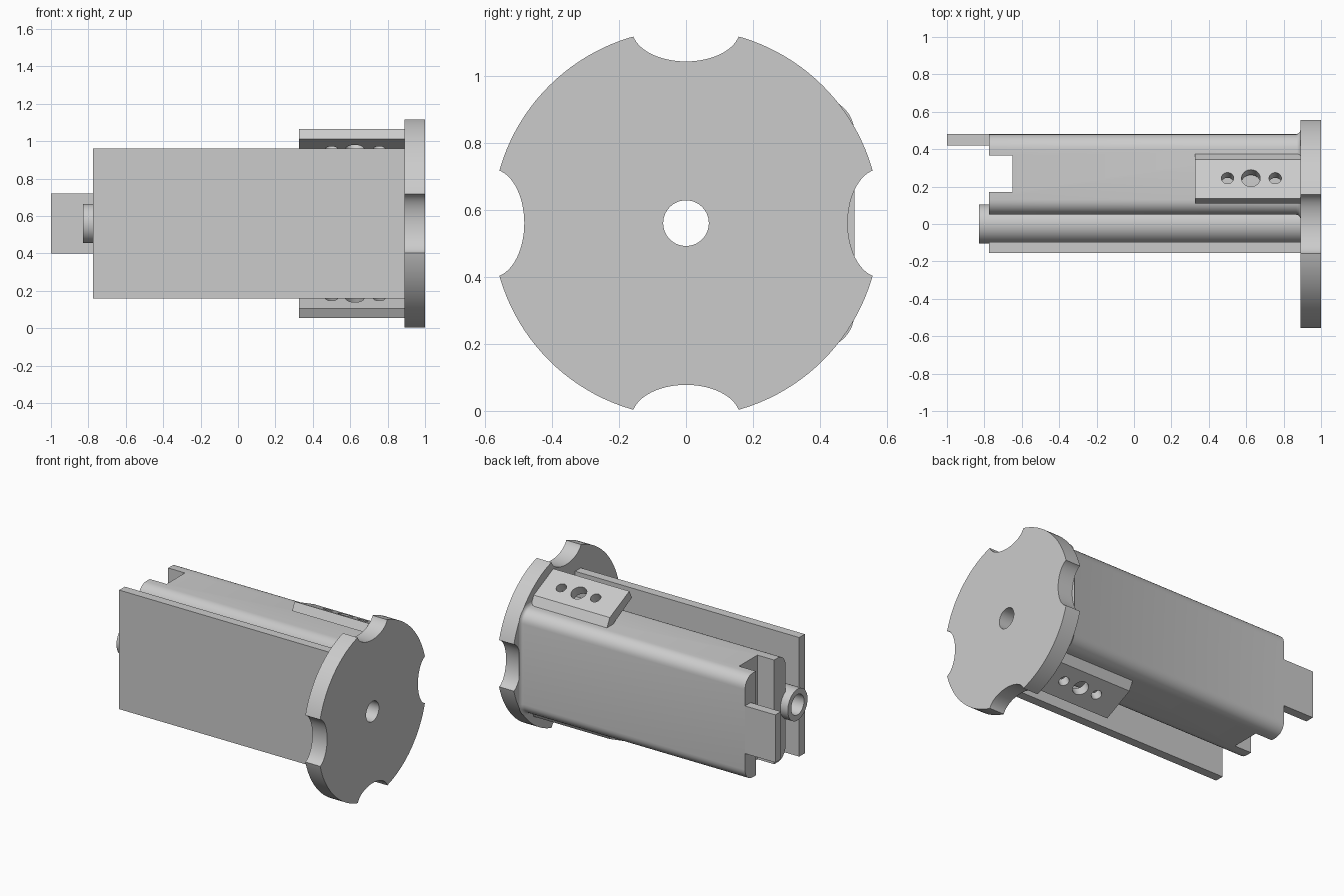
import bpy, bmesh, math
from mathutils import Vector

old = bpy.data.objects.get("Cube")
if old:
    bpy.data.objects.remove(old, do_unlink=True)

MID = 0.56        # height of the long axis
BACK = -0.775     # open end of the body
DISC = 0.89       # inner face of the end disc

grey = bpy.data.materials.new("plain grey")
grey.use_nodes = True
colour = (0.6, 0.6, 0.6, 1)
grey.diffuse_color = colour
grey.node_tree.nodes["Principled BSDF"].inputs["Base Color"].default_value = colour


def loft(name, sections):
    """Solid through matching (y, z) outlines placed along x."""
    bm = bmesh.new()
    rings = [[bm.verts.new((x, y, z)) for y, z in pts] for x, pts in sections]
    for a, b in zip(rings, rings[1:]):
        for i in range(len(a)):
            j = (i + 1) % len(a)
            bm.faces.new((a[i], a[j], b[j], b[i]))
    bm.faces.new(rings[0])
    bm.faces.new(rings[-1])
    bmesh.ops.recalc_face_normals(bm, faces=bm.faces)
    mesh = bpy.data.meshes.new(name)
    bm.to_mesh(mesh)
    bm.free()
    ob = bpy.data.objects.new(name, mesh)
    mesh.materials.append(grey)
    bpy.context.collection.objects.link(ob)
    return ob


def prism(name, pts, x0, x1):
    return loft(name, [(x0, pts), (x1, pts)])


def box(name, x0, x1, y0, y1, z0, z1):
    return prism(name, [(y0, z0), (y1, z0), (y1, z1), (y0, z1)], x0, x1)


def ellipse(cy, cz, ry, rz, n=64):
    angles = [math.tau * i / n for i in range(n)]
    return [(cy + ry * math.cos(a), cz + rz * math.sin(a)) for a in angles]


def rounded_rect(y0, y1, z0, z1, r, n=8):
    pts = []
    corners = [(y1 - r, z1 - r), (y0 + r, z1 - r), (y0 + r, z0 + r), (y1 - r, z0 + r)]
    for k, (cy, cz) in enumerate(corners):
        for i in range(n + 1):
            a = math.pi / 2 * (k + i / n)
            pts.append((cy + r * math.cos(a), cz + r * math.sin(a)))
    return pts


def activate(ob):
    bpy.ops.object.select_all(action='DESELECT')
    ob.select_set(True)
    bpy.context.view_layer.objects.active = ob


def cut(ob, cutters):
    for c in cutters:
        mod = ob.modifiers.new("cut", 'BOOLEAN')
        mod.operation = 'DIFFERENCE'
        mod.solver = 'EXACT'
        mod.object = c
        activate(ob)
        bpy.ops.object.modifier_apply(modifier=mod.name)
        bpy.data.objects.remove(c, do_unlink=True)


def smooth(ob):
    activate(ob)
    bpy.ops.object.shade_smooth_by_angle(angle=math.radians(30))


def bore():
    return prism("bore_cutter", ellipse(0, MID, 0.068, 0.068), -1.2, 1.2)


# End disc with four scalloped notches and a centre hole
disc = prism("end_disc", ellipse(0, MID, 0.578, 0.578, 128), DISC, 1.0)
notches = []
for k in range(4):
    dy, dz = [(1, 0), (0, 1), (-1, 0), (0, -1)][k]
    ry, rz = (0.096, 0.161) if dy else (0.161, 0.096)
    notches.append(prism("notch_cutter", ellipse(0.578 * dy, MID + 0.578 * dz, ry, rz), 0.8, 1.1))
cut(disc, notches + [bore()])
smooth(disc)

# Main body, flared by a small fillet where it meets the disc
sections = []
for x, g in [(BACK, 0), (0.868, 0), (0.879, 0.004), (0.886, 0.011), (DISC, 0.022)]:
    sections.append((x, rounded_rect(0.05 - g, 0.48 + g, 0.21 - g, 0.91 + g, 0.08 + g)))
body = loft("main_body", sections)
cut(body, [bore(), box("slot_cutter", -1, -0.65, 0.17, 0.365, 0, 1.2)])
smooth(body)

# Tongue on the back wall
box("tongue", -1.0, BACK, 0.42, 0.48, 0.4, 0.72)

# Flat front plate
box("front_plate", BACK, DISC, -0.155, -0.095, 0.16, 0.96)

# Axle tube between plate and body
tube = prism("axle_tube", ellipse(0, MID, 0.105, 0.105), -0.83, DISC)
cut(tube, [bore()])
smooth(tube)

# Tilted rails above and below, each drilled with three holes
profile = [(0.11, 1.013), (0.137, 1.066), (0.345, 0.968), (0.375, 0.91), (0.32, 0.905)]
for name, s in (("upper_rail", 1), ("lower_rail", -1)):
    pts = [(y, MID + s * (z - MID)) for y, z in profile]
    rail = prism(name, pts, 0.325, DISC)
    drills = []
    for x, r in ((0.5, 0.033), (0.625, 0.05), (0.755, 0.033)):
        drill = prism("drill_cutter", ellipse(0, 0, r, r, 32), -0.15, 0.15)
        axis = Vector((0, 0.43, 0.9 * s))
        drill.rotation_euler = axis.to_track_quat('X', 'Y').to_euler()
        drill.location = (x, 0.245, MID + s * 0.455)
        drills.append(drill)
    bpy.context.view_layer.update()
    cut(rail, drills)
    smooth(rail)
